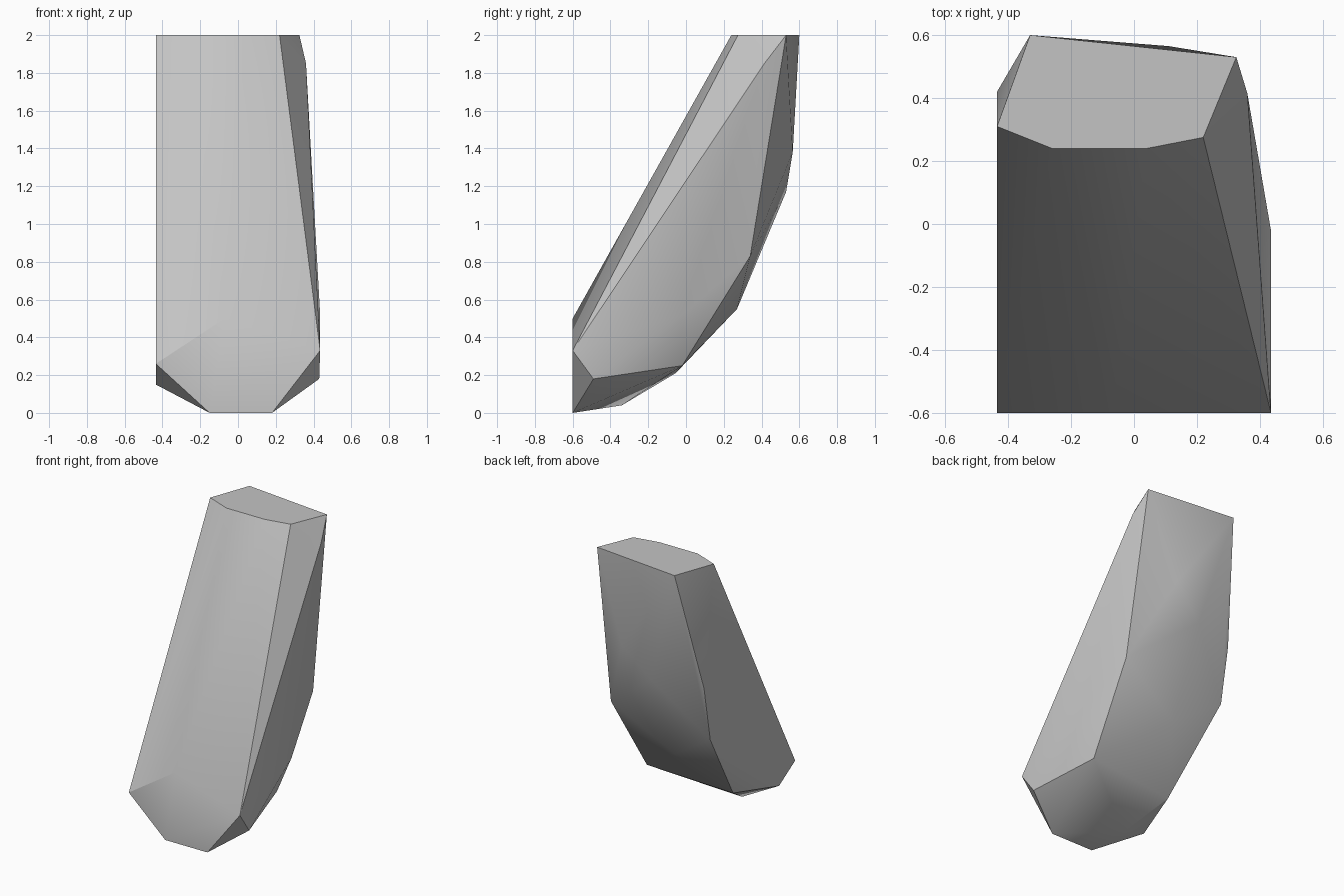
import bpy
import bmesh
import math

old_cube = bpy.data.objects.get("Cube")
if old_cube:
    bpy.data.objects.remove(old_cube, do_unlink=True)


def make_material(name, colour):
    material = bpy.data.materials.new(name)
    material.use_nodes = True
    material.diffuse_color = colour
    material.node_tree.nodes["Principled BSDF"].inputs["Base Color"].default_value = colour
    return material


def make_hull(name, points, material):
    """Wrap corner points in a convex skin, merge its flat areas and shade it."""
    mesh = bpy.data.meshes.new(name)
    bm = bmesh.new()
    for point in points:
        bm.verts.new(point)
    hull = bmesh.ops.convex_hull(bm, input=bm.verts[:])
    loose = {v for v in hull["geom_interior"] + hull["geom_unused"]
             if isinstance(v, bmesh.types.BMVert)}
    bmesh.ops.delete(bm, geom=list(loose), context="VERTS")
    bmesh.ops.dissolve_limit(bm, angle_limit=math.radians(1),
                             verts=bm.verts[:], edges=bm.edges[:])
    bmesh.ops.recalc_face_normals(bm, faces=bm.faces[:])
    bm.to_mesh(mesh)
    bm.free()
    rock = bpy.data.objects.new(name, mesh)
    bpy.context.collection.objects.link(rock)
    mesh.materials.append(material)
    bpy.ops.object.select_all(action="DESELECT")
    rock.select_set(True)
    bpy.context.view_layer.objects.active = rock
    bpy.ops.object.shade_smooth_by_angle(angle=math.radians(31))
    return rock


# Level cut at the top, as (x, y)
top_outline = [(-.33, .6), (.325, .53), (.22, .275), (.04, .24), (-.26, .24), (-.435, .31)]
# Upright cut at the lower front, as (x, z)
front_outline = [(-.435, .26), (-.07, .5), (.435, .33), (.18, 0), (-.15, 0)]
# Flat side, as (y, z)
flat_side = [(-.42, .15), (.35, .77), (.42, 1.16)]
# Chamfered side opposite
chamfer_side = [(.43, -.49, .18), (.32, -.02, .25), (.35, .34, .83),
                (.435, -.02, .52), (.36, .415, 1.85)]
# Bulging back and underside
back_bulge = [(-.2, -.34, .04), (-.33, -.055, .21), (-.1, .27, .55),
              (-.1, .53, 1.17), (.11, .565, 1.38)]

corners = [(x, y, 2) for x, y in top_outline]
corners += [(x, -.6, z) for x, z in front_outline]
corners += [(-.435, y, z) for y, z in flat_side]
corners += chamfer_side + back_bulge

stone_grey = make_material("stone_grey", (.55, .55, .55, 1))
make_hull("leaning_rock", corners, stone_grey)
